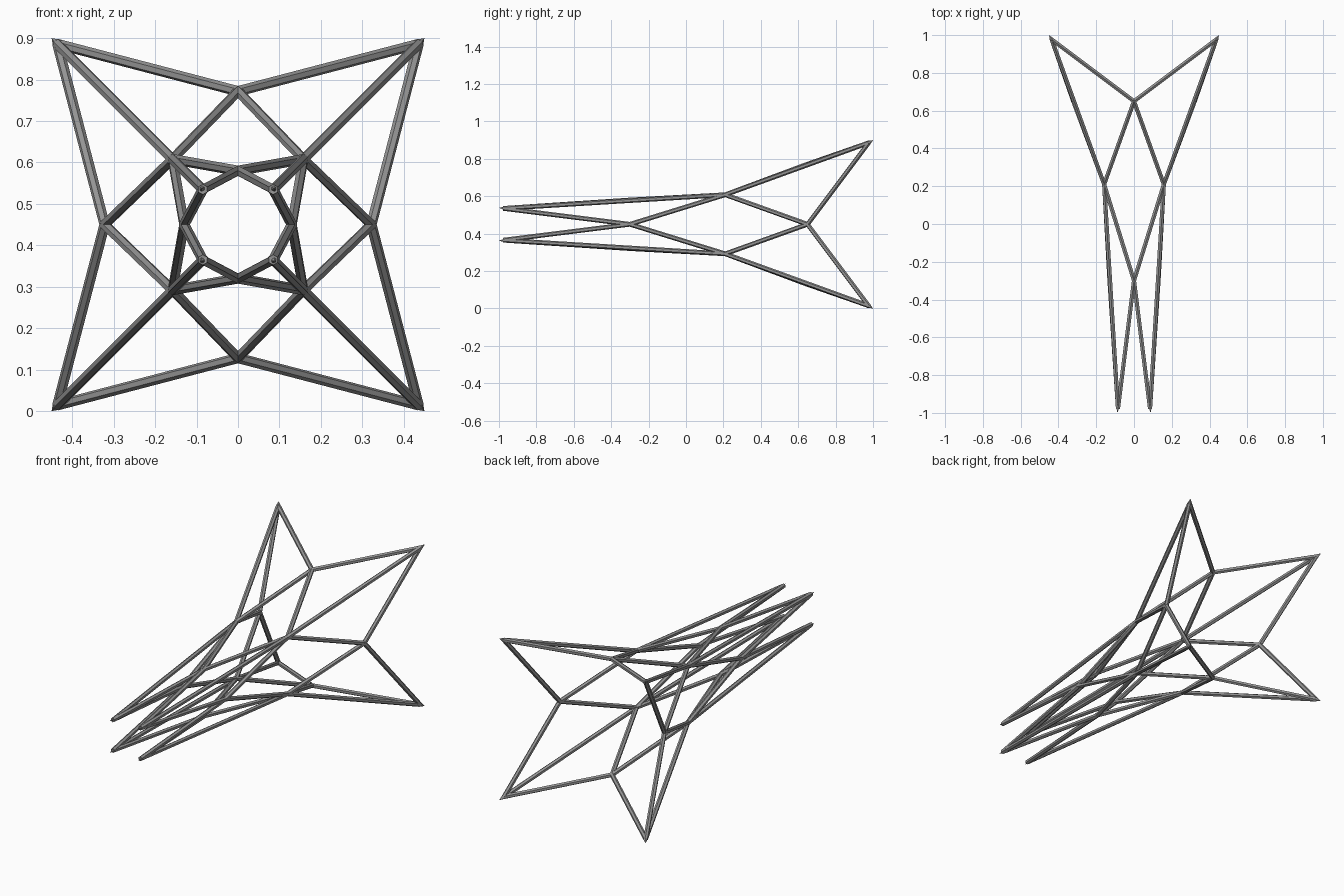
import bpy, bmesh, math
from mathutils import Vector, Matrix

cube = bpy.data.objects.get("Cube")
if cube:
    bpy.data.objects.remove(cube, do_unlink=True)

RADIUS = 0.0125
SIDES = 6
AXIS = Vector((0, 0, 0.45))

steel = bpy.data.materials.new("steel_grey")
steel.use_nodes = True
GREY = (0.3, 0.3, 0.3, 1)
steel.diffuse_color = GREY
steel.node_tree.nodes["Principled BSDF"].inputs["Base Color"].default_value = GREY


def corner(r, y, k):
    """Node on the diagonal of quarter k; r is its x and z offset."""
    a = math.radians(45 + 90 * k)
    return AXIS + Vector((r * math.sqrt(2) * math.cos(a), y, r * math.sqrt(2) * math.sin(a)))


def middle(r, y, k):
    """Node on the straight axis between two quarters."""
    a = math.radians(90 * k)
    return AXIS + Vector((r * math.cos(a), y, r * math.sin(a)))


def finish(bm, name):
    bmesh.ops.recalc_face_normals(bm, faces=bm.faces)
    mesh = bpy.data.meshes.new(name)
    bm.to_mesh(mesh)
    bm.free()
    mesh.materials.append(steel)
    obj = bpy.data.objects.new(name, mesh)
    bpy.context.collection.objects.link(obj)


def strut(bm, a, b):
    """Straight faceted bar from a to b."""
    d = b - a
    turn = d.to_track_quat('Z', 'Y').to_matrix().to_4x4()
    bmesh.ops.create_cone(bm, cap_ends=True, segments=SIDES, radius1=RADIUS,
                          radius2=RADIUS, depth=d.length,
                          matrix=Matrix.Translation((a + b) / 2) @ turn)


def joint(bm, p):
    bmesh.ops.create_icosphere(bm, subdivisions=1, radius=RADIUS,
                               matrix=Matrix.Translation(p))


def spike(name, node, apex, ends, back):
    """Pointed cap over the bars meeting at a tip."""
    bm = bmesh.new()
    bm.verts.new(apex)
    for e in ends:
        d = (e - node).normalized()
        turn = d.to_track_quat('Z', 'Y').to_matrix()
        for i in range(SIDES):
            a = 2 * math.pi * i / SIDES
            ring = Vector((math.sin(a), math.cos(a), 0)) * RADIUS
            bm.verts.new(node + d * back + turn @ ring)
    bmesh.ops.convex_hull(bm, input=bm.verts[:])
    loose = [v for v in bm.verts if not v.link_faces]
    bmesh.ops.delete(bm, geom=loose, context='VERTS')
    finish(bm, name)


# Bars, grouped by the part of the frame they belong to
groups = {n: bmesh.new() for n in
          ("rear_star_ring", "rear_braces", "rear_legs",
           "front_braces", "front_legs", "front_star_ring")}
joints = bmesh.new()
for k in range(4):
    rear_tip = corner(0.436, 0.977, k)
    waist = corner(0.158, 0.21, k)
    front_tip = corner(0.085, -0.978, k)
    rear_mids = [middle(0.322, 0.65, k + i) for i in (0, 1)]
    front_mids = [middle(0.13, -0.3, k + i) for i in (0, 1)]
    for m in rear_mids:
        strut(groups["rear_star_ring"], rear_tip, m)
        strut(groups["rear_braces"], waist, m)
    for m in front_mids:
        strut(groups["front_star_ring"], front_tip, m)
        strut(groups["front_braces"], waist, m)
    strut(groups["rear_legs"], waist, rear_tip)
    strut(groups["front_legs"], waist, front_tip)
    for p in (waist, rear_mids[0], front_mids[0]):
        joint(joints, p)

    # Sharp points of the two stars
    spike(f"rear_point_{k + 1}", rear_tip, corner(0.45, 1.0, k),
          rear_mids + [waist], 0.012)
    spike(f"front_point_{k + 1}", front_tip, corner(0.088, -1.0, k),
          front_mids + [waist], 0.03)

for name, bm in groups.items():
    finish(bm, name)
finish(joints, "joints")
